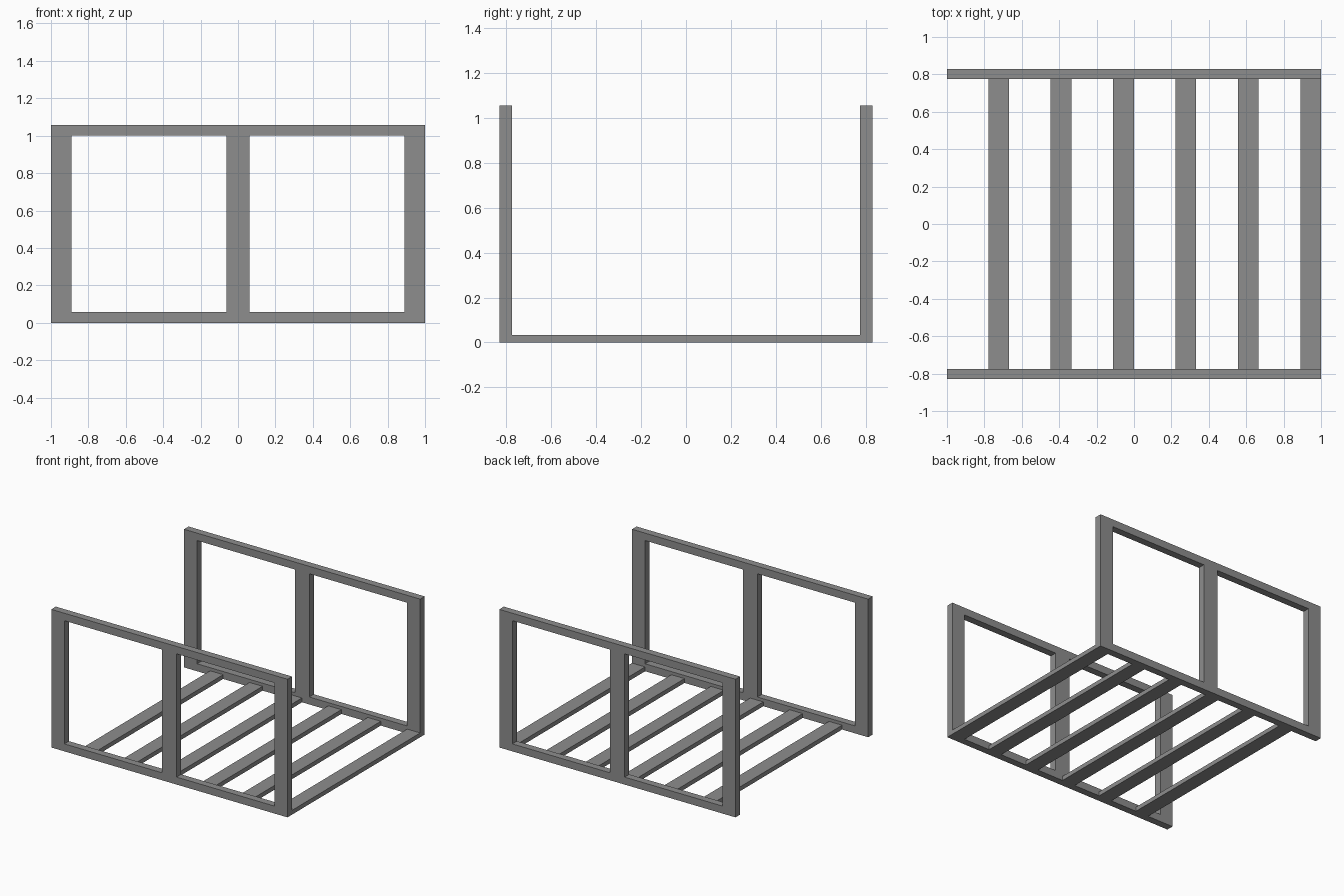
import bpy, bmesh

if "Cube" in bpy.data.objects:
    bpy.data.objects.remove(bpy.data.objects["Cube"])

HALF_Y, THICK = 0.83, 0.055      # outer depth and frame thickness
SLAT_W, SLAT_H, PITCH = 0.111, 0.033, 0.3336

grey = bpy.data.materials.new("grey")
grey.diffuse_color = (0.27, 0.27, 0.27, 1)
grey.use_nodes = True
grey.node_tree.nodes["Principled BSDF"].inputs["Base Color"].default_value = grey.diffuse_color


def add_object(name, bm):
    bmesh.ops.recalc_face_normals(bm, faces=bm.faces)
    mesh = bpy.data.meshes.new(name)
    bm.to_mesh(mesh)
    bm.free()
    mesh.materials.append(grey)
    obj = bpy.data.objects.new(name, mesh)
    bpy.context.collection.objects.link(obj)
    return obj


def window_frame(name, y0):
    """Upright frame with two openings, extruded along y."""
    xs = [-1, -0.889, -0.062, 0.061, 0.889, 1]
    zs = [0, 0.057, 1.0, 1.057]
    bm = bmesh.new()
    grid = [[bm.verts.new((x, y0, z)) for z in zs] for x in xs]
    for i in range(5):
        for j in range(3):
            if j == 1 and i in (1, 3):
                continue  # opening
            bm.faces.new((grid[i][j], grid[i + 1][j],
                          grid[i + 1][j + 1], grid[i][j + 1]))
    ext = bmesh.ops.extrude_face_region(bm, geom=bm.faces[:], use_keep_orig=True)
    verts = [g for g in ext["geom"] if isinstance(g, bmesh.types.BMVert)]
    bmesh.ops.translate(bm, verts=verts, vec=(0, THICK, 0))
    return add_object(name, bm)


def slat(name, x_right):
    """Flat floor bar running between the two frames."""
    bm = bmesh.new()
    bmesh.ops.create_cube(bm, size=1)
    bmesh.ops.scale(bm, verts=bm.verts, vec=(SLAT_W, 2 * (HALF_Y - THICK), SLAT_H))
    bmesh.ops.translate(bm, verts=bm.verts, vec=(x_right - SLAT_W / 2, 0, SLAT_H / 2))
    return add_object(name, bm)


# End frames
window_frame("front_frame", -HALF_Y)
window_frame("back_frame", HALF_Y - THICK)

# Floor slats, spaced from the right edge
for n in range(6):
    slat(f"floor_slat_{n + 1}", 1 - n * PITCH)
